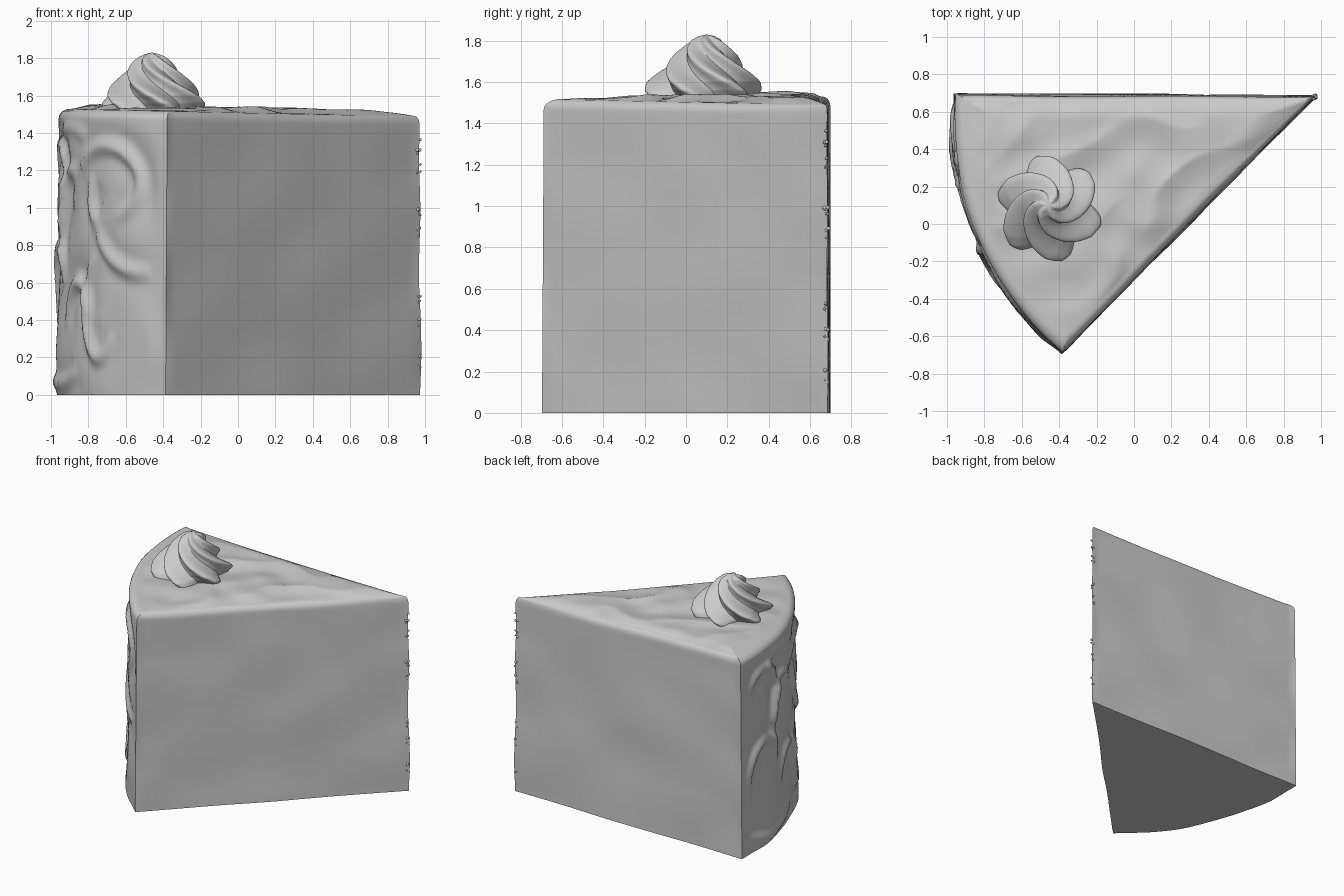
import bpy, bmesh, math, random
from mathutils import Vector, noise

cube = bpy.data.objects.get("Cube")
if cube:
    bpy.data.objects.remove(cube, do_unlink=True)
random.seed(4)

frosting = bpy.data.materials.new("plain grey")
frosting.use_nodes = True
GREY = (0.6, 0.6, 0.6, 1)
frosting.diffuse_color = GREY
frosting.node_tree.nodes["Principled BSDF"].inputs["Base Color"].default_value = GREY

TIP = Vector((0.975, 0.685, 0))
RADIUS = 1.94
A0, A1 = math.radians(-0.4), math.radians(45.4)
CENTRE = Vector((-0.2, 0.27, 0))


def finish(name, bm, angle=50):
    bmesh.ops.recalc_face_normals(bm, faces=bm.faces[:])
    mesh = bpy.data.meshes.new(name)
    bm.to_mesh(mesh)
    bm.free()
    ob = bpy.data.objects.new(name, mesh)
    bpy.context.collection.objects.link(ob)
    mesh.materials.append(frosting)
    bpy.ops.object.select_all(action='DESELECT')
    ob.select_set(True)
    bpy.context.view_layer.objects.active = ob
    bpy.ops.object.shade_smooth_by_angle(angle=math.radians(angle))
    return ob


def loft(bm, rings, end_point, cap_first=False):
    """Bridge closed rings of points, then close the last one to a point."""
    rows = [[bm.verts.new(p) for p in ring] for ring in rings]
    n = len(rows[0])
    for low, high in zip(rows, rows[1:]):
        for i in range(n):
            j = (i + 1) % n
            bm.faces.new((low[i], low[j], high[j], high[i]))
    end = bm.verts.new(end_point)
    for i in range(n):
        bm.faces.new((rows[-1][i], rows[-1][(i + 1) % n], end))
    if cap_first:
        bm.faces.new(rows[0][::-1])


# Spatula strokes on the curved wall: centre along arc, centre z, radii, start, end, height
STROKES = [
    (1.05, 1.13, 0.29, 0.20, 160, -70, 0.035),
    (1.02, 1.08, 0.13, 0.17, 150, 260, 0.030),
    (1.00, 0.48, 0.15, 0.28, 100, 330, 0.032),
    (1.38, 0.95, 0.40, 0.30, 190, 280, 0.030),
    (0.62, 0.85, 0.20, 0.35, 60, 230, 0.035),
    (0.72, 0.30, 0.18, 0.30, 20, 170, 0.035),
    (0.28, 1.10, 0.20, 0.25, 170, -60, 0.035),
    (0.30, 0.50, 0.22, 0.30, 30, 220, 0.032),
    (0.40, 0.18, 0.35, 0.12, 200, 340, 0.025),
    (0.60, 1.32, 0.25, 0.12, 180, 20, 0.025),
]
stroke_paths = []
for s, z, rs, rz, start, end, height in STROKES:
    path = []
    for k in range(31):
        t = k / 30
        a = math.radians(start + (end - start) * t)
        path.append((s + rs * math.cos(a), z + rz * math.sin(a), math.sin(math.pi * t) ** 0.6))
    stroke_paths.append((path, height))


def wall_relief(s, z):
    d = 0.022 * noise.noise(Vector((s * 3.2, z * 2.6, 1.7)))
    for path, height in stroke_paths:
        dist, taper = min((math.hypot(s - ps, z - pz), tp) for ps, pz, tp in path)
        ridge = math.exp(-(dist / 0.045) ** 2) - 0.55 * math.exp(-(dist / 0.11) ** 2)
        d += height * taper * ridge * 1.3
    return d


# Outline of the slice: (point, outward normal, kind, arc position)
def arc_point(t):
    a = A0 + (A1 - A0) * t
    out = Vector((-math.cos(a), -math.sin(a), 0))
    return TIP + out * (RADIUS + 0.035 * math.sin(math.pi * t)), out, a


outline = []
ARC, SIDE = 90, 45
for i in range(ARC + 1):
    p, out, a = arc_point(i / ARC)
    outline.append((p, out, "curved", i / ARC))
front_corner, back_corner = arc_point(1)[0], arc_point(0)[0]
for start, end in ((front_corner, TIP), (TIP, back_corner)):
    along = (end - start).normalized()
    out = Vector((along.y, -along.x, 0))
    for i in range(SIDE):
        if i or start == TIP:
            normal = Vector((0.92, 0.38, 0)) if i == 0 else out
            outline.append((start.lerp(end, i / SIDE), normal, "cut", i / SIDE))


def top_height(p):
    return 1.545 - 0.02 * (p.x + 1)


def side_point(item, z):
    p, out, kind, t = item
    if kind == "curved":
        fade = min(1, t / 0.08, (1 - t) / 0.08) * min(1, (1.5 - z) / 0.12)
        d = fade * wall_relief(t * (A1 - A0) * RADIUS, z) - 0.012 * z / 1.5
    else:
        d = 0.010 * noise.noise(Vector((p.x * 2, p.y * 2, z * 2.5))) - 0.007 * z / 1.5
    q = p + out * d
    q.z = z
    return q


# Cake body: walls, rounded rim, gently wavy top
WALL = 72
rings = []
shoulder = [top_height(item[0]) - 0.065 for item in outline]
for j in range(WALL + 1):
    rings.append([side_point(it, h * j / WALL) for it, h in zip(outline, shoulder)])
rim = rings[-1]
rim_size = [0.085 * min(1, 0.25 + (p - TIP).xy.length * 1.1) for p in rim]


def top_wave(p, amount):
    warp = noise.noise(p * 1.6)
    ridge = 1 - abs(noise.noise(Vector((p.x * 2.2 + warp, p.y * 3.4 - p.x, 0.4)))) * 2
    return amount * (0.020 * ridge - 0.006 + 0.012 * noise.noise(p * 5))


for k in range(1, 7):
    a = math.pi / 2 * k / 6
    ring = []
    for p, size, item in zip(rim, rim_size, outline):
        q = p.lerp(Vector((CENTRE.x, CENTRE.y, p.z)), size * (1 - math.cos(a)))
        q.z = p.z + 0.05 * math.sin(a)
        ring.append(q)
    rings.append(ring)
edge = rings[-1]
for k in range(1, 40):
    t = k / 40
    ring = []
    for p in edge:
        q = p.lerp(Vector((CENTRE.x, CENTRE.y, p.z)), t)
        lift = 1 - (1 - min(1, t * 4)) ** 2
        q.z = top_height(q) - 0.015 * (1 - lift) + top_wave(Vector((q.x, q.y, 0)), lift)
        ring.append(q)
    rings.append(ring)
peak = CENTRE.copy()
peak.z = top_height(CENTRE) + top_wave(CENTRE, 1)
bm = bmesh.new()
loft(bm, rings, peak, cap_first=True)
finish("cake_slice", bm)

# Piped rosette: a six-lobed star lofted upward with a twist
PROFILE = [(0.27, 1.52), (0.288, 1.56), (0.275, 1.60), (0.235, 1.645), (0.19, 1.69),
           (0.15, 1.735), (0.11, 1.775), (0.075, 1.805), (0.04, 1.822)]
rings = []
STEPS, POINTS = 5, 120
for k in range((len(PROFILE) - 1) * STEPS + 1):
    i = min(k // STEPS, len(PROFILE) - 2)
    f = k / STEPS - i
    radius = PROFILE[i][0] * (1 - f) + PROFILE[i + 1][0] * f
    z = PROFILE[i][1] * (1 - f) + PROFILE[i + 1][1] * f
    rise = (z - 1.52) / 0.3
    twist = math.radians(-9 - 125 * rise ** 1.3)
    ring = []
    for n in range(POINTS):
        a = 2 * math.pi * n / POINTS
        lobe = abs(math.cos(3 * a + 0.35 * math.sin(6 * a)))
        r = radius * (0.68 + 0.32 * lobe ** 0.9)
        ring.append(Vector((-0.45 - 0.01 * rise + r * math.cos(a + twist),
                            0.08 + 0.02 * rise + r * math.sin(a + twist), z)))
    rings.append(ring)
bm = bmesh.new()
loft(bm, rings, Vector((-0.46, 0.1, 1.83)), cap_first=True)
finish("piped_rosette", bm, 60)

# Small crumbs clinging to the pointed edge
bm = bmesh.new()
for base in (0.18, 0.37, 0.53, 0.86, 1.0, 1.21, 1.33):
    for n in range(5):
        z = base + random.uniform(-0.04, 0.04)
        made = bmesh.ops.create_icosphere(bm, subdivisions=1, radius=random.uniform(0.006, 0.011))
        offset = Vector((TIP.x - 0.008 + random.uniform(-0.012, 0.008),
                         TIP.y + random.uniform(-0.015, 0.005), z))
        bmesh.ops.translate(bm, verts=made["verts"], vec=offset)
finish("edge_crumbs", bm)
